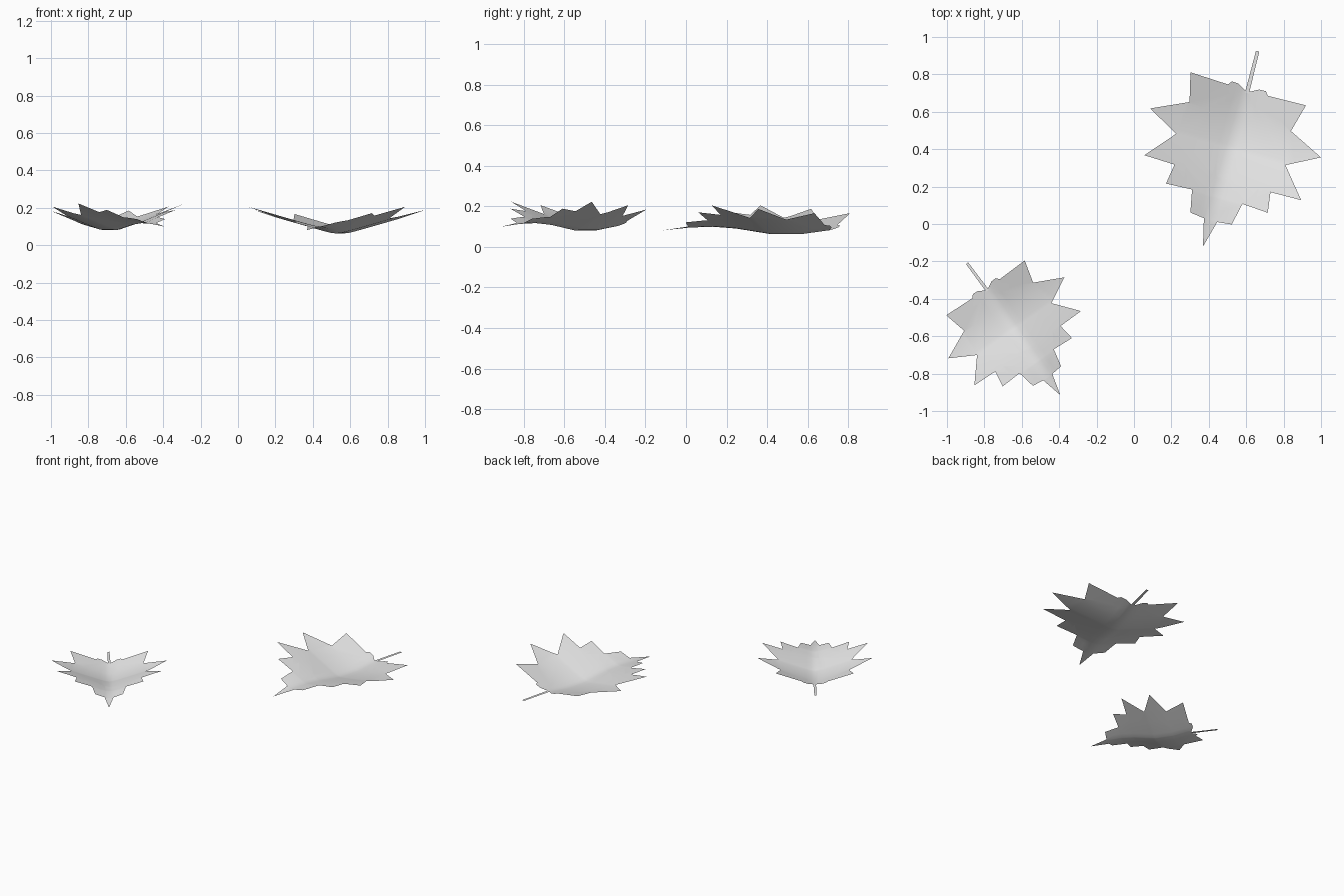
import bpy, bmesh
from math import radians, sqrt
from mathutils import Matrix, Vector

cube = bpy.data.objects.get("Cube")
if cube:
    bpy.data.objects.remove(cube, do_unlink=True)

mat = bpy.data.materials.new("leaf_grey")
mat.use_nodes = True
grey = (0.8, 0.8, 0.8, 1)
mat.diffuse_color = grey
mat.node_tree.nodes["Principled BSDF"].inputs["Base Color"].default_value = grey

# Half of the toothed outline: distance from midrib, distance from stem joint
HALF = [(0.011, 0), (0.058, -0.026), (0.094, -0.027), (0.111, -0.006),
        (0.321, -0.013), (0.282, 0.141), (0.475, 0.232), (0.304, 0.324),
        (0.436, 0.481), (0.267, 0.485), (0.283, 0.595), (0.14, 0.587),
        (0.115, 0.708), (0.037, 0.717), (0, 0.864)]
# Height of the midrib along the leaf
RIB = [(-0.03, 0.024), (0, 0.02), (0.15, 0), (0.3, 0), (0.48, 0.028),
       (0.6, 0.037), (0.72, 0.033), (0.87, 0.018)]


def rib_height(t):
    for (a, za), (b, zb) in zip(RIB, RIB[1:]):
        if t <= b:
            return za + (zb - za) * (t - a) / (b - a)
    return RIB[-1][1]


def height(u, t):
    # Folded sheet with a softly rounded crease
    return rib_height(t) + 0.28 * (sqrt(u * u + 0.0008) - sqrt(0.0008))


def finish(bm, name, place):
    bmesh.ops.recalc_face_normals(bm, faces=bm.faces)
    if sum(f.normal.z for f in bm.faces) < 0:
        bmesh.ops.reverse_faces(bm, faces=bm.faces)
    me = bpy.data.meshes.new(name)
    bm.to_mesh(me)
    bm.free()
    me.transform(place)
    me.materials.append(mat)
    me.polygons.foreach_set("use_smooth", [True] * len(me.polygons))
    bpy.context.collection.objects.link(bpy.data.objects.new(name, me))


def leaf(name, base, angle, size):
    place = (Matrix.Translation(base) @ Matrix.Rotation(radians(angle), 4, 'Z')
             @ Matrix.Diagonal((size, size, 1, 1)))

    # Blade: flat outline, cut into strips, then folded upwards
    outline = HALF + [(-u, t) for u, t in reversed(HALF[:-1])]
    bm = bmesh.new()
    bm.faces.new([bm.verts.new((u, -t, 0)) for u, t in outline])
    bmesh.ops.triangulate(bm, faces=bm.faces)
    cuts = [((u, 0, 0), (1, 0, 0)) for u in (-0.2, -0.07, -0.03, 0, 0.03, 0.07, 0.2)]
    cuts += [((0, -t, 0), (0, 1, 0)) for t, _ in RIB[1:-1]]
    for co, no in cuts:
        bmesh.ops.bisect_plane(bm, geom=bm.verts[:] + bm.edges[:] + bm.faces[:],
                               plane_co=co, plane_no=no)
    for v in bm.verts:
        v.co.z = height(v.co.x, -v.co.y)
    finish(bm, name + "_blade", place)

    # Stem: a flat level strip
    bm = bmesh.new()
    strip = [(-0.011, -0.01), (0.011, -0.01), (0.002, 0.222), (-0.016, 0.219)]
    bm.faces.new([bm.verts.new((x, y, rib_height(0))) for x, y in strip])
    finish(bm, name + "_stem", place)


leaf("large_leaf", Vector((0.607, 0.71, 0.063)), -16, 1)
leaf("small_leaf", Vector((-0.788, -0.35, 0.081)), 34.9, 0.797)
